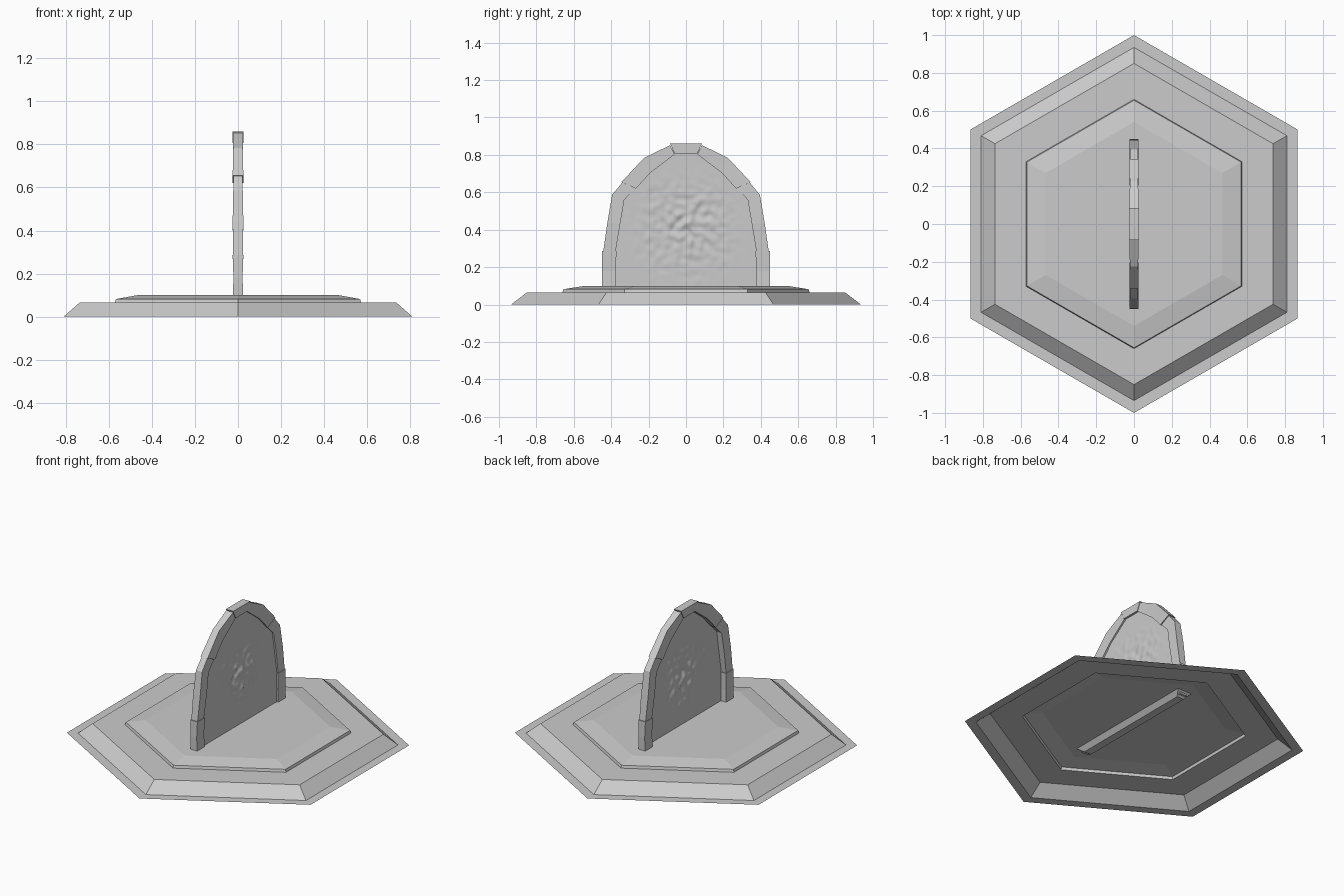
import bpy, math
from mathutils import Vector, noise

if "Cube" in bpy.data.objects:
    bpy.data.objects.remove(bpy.data.objects["Cube"])


def make(name, verts, faces, smooth=False):
    me = bpy.data.meshes.new(name)
    me.from_pydata(verts, [], faces)
    me.update()
    if smooth:
        me.polygons.foreach_set("use_smooth", [True] * len(me.polygons))
    ob = bpy.data.objects.new(name, me)
    bpy.context.collection.objects.link(ob)
    return ob


# stepped hexagonal base: open shell of (radius, height) rings
rings = [(1, 0), (0.935, 0), (0.85, 0.065), (0.66, 0.065), (0.655, 0.082), (0.54, 0.1)]
verts, faces = [], []
for r, z in rings:
    for k in range(6):
        a = math.radians(90 + 60 * k)
        verts.append((r * math.cos(a), r * math.sin(a), z))
for i in range(len(rings) - 1):
    for k in range(6):
        j = (k + 1) % 6
        faces.append((i * 6 + k, i * 6 + j, i * 6 + 6 + j, i * 6 + 6 + k))
faces.append(tuple(range(len(verts) - 6, len(verts))))
make("hexagonal_base", verts, faces)

# shallow tapered foot of the arch, seen under the open base
verts = [(sx * w, sy * l, z) for w, l, z in ((0.025, 0.42, 0.07), (0.05, 0.46, 0.099))
         for sx, sy in ((-1, -1), (1, -1), (1, 1), (-1, 1))]
make("arch_foot", verts, [(3, 2, 1, 0)] +
     [(k, (k + 1) % 4, (k + 1) % 4 + 4, k + 4) for k in range(4)])


# arch blocks: sections of (outer y, outer z, inner y, inner z, half thickness)
def block(name, sections, side):
    verts, faces = [], []
    for oy, oz, iy, iz, h in sections:
        verts += [(h, side * oy, oz), (h, side * iy, iz),
                  (-h, side * iy, iz), (-h, side * oy, oz)]
    n = len(sections)
    for i in range(n - 1):
        for k in range(4):
            j = (k + 1) % 4
            faces.append((i * 4 + k, i * 4 + 4 + k, i * 4 + 4 + j, i * 4 + j))
    faces += [(0, 1, 2, 3), tuple(n * 4 - 1 - k for k in range(4))]
    if side > 0:
        faces = [f[::-1] for f in faces]
    make(name, verts, [f[::-1] for f in faces])


blocks = {
    "post_block": [(0.448, 0.08, 0.373, 0.08, 0.025), (0.45, 0.18, 0.375, 0.18, 0.021),
                   (0.448, 0.287, 0.372, 0.285, 0.025)],
    "side_block": [(0.442, 0.287, 0.376, 0.285, 0.022), (0.42, 0.44, 0.352, 0.43, 0.025),
                   (0.395, 0.587, 0.33, 0.56, 0.022), (0.34, 0.653, 0.272, 0.62, 0.02)],
    "shoulder_block": [(0.345, 0.655, 0.268, 0.62, 0.025), (0.224, 0.784, 0.19, 0.705, 0.022),
                       (0.085, 0.852, 0.06, 0.803, 0.024)],
}
for name, sections in blocks.items():
    for side, label in ((1, "back"), (-1, "front")):
        block(f"{name}_{label}", sections, side)
block("keystone", [(0.085, 0.86, 0.06, 0.806, 0.026), (-0.085, 0.86, -0.06, 0.806, 0.026)], 1)

# one-sided rippled panel facing +x inside the arch
outline = [(0.1, 0.41), (0.29, 0.41), (0.57, 0.36), (0.66, 0.27), (0.78, 0.15), (0.83, 0.07)]


def half_width(z):
    for (z0, w0), (z1, w1) in zip(outline, outline[1:]):
        if z <= z1:
            return w0 + (w1 - w0) * (z - z0) / (z1 - z0)
    return outline[-1][1]


N = 90
verts, faces = [], []
for i in range(N + 1):
    z = 0.1 + 0.73 * i / N
    for j in range(N + 1):
        y = (2 * j / N - 1) * half_width(z)
        fall = max(0, 1 - math.hypot(y, z - 0.41) / 0.34)
        bump = noise.noise(Vector((y * 24, z * 24, 3.0)))
        verts.append((0.013 + 0.017 * fall ** 1.3 * bump, y, z))
for i in range(N):
    for j in range(N):
        a = i * (N + 1) + j
        faces.append((a, a + 1, a + N + 2, a + N + 1))
make("rippled_panel", verts, faces, True)
